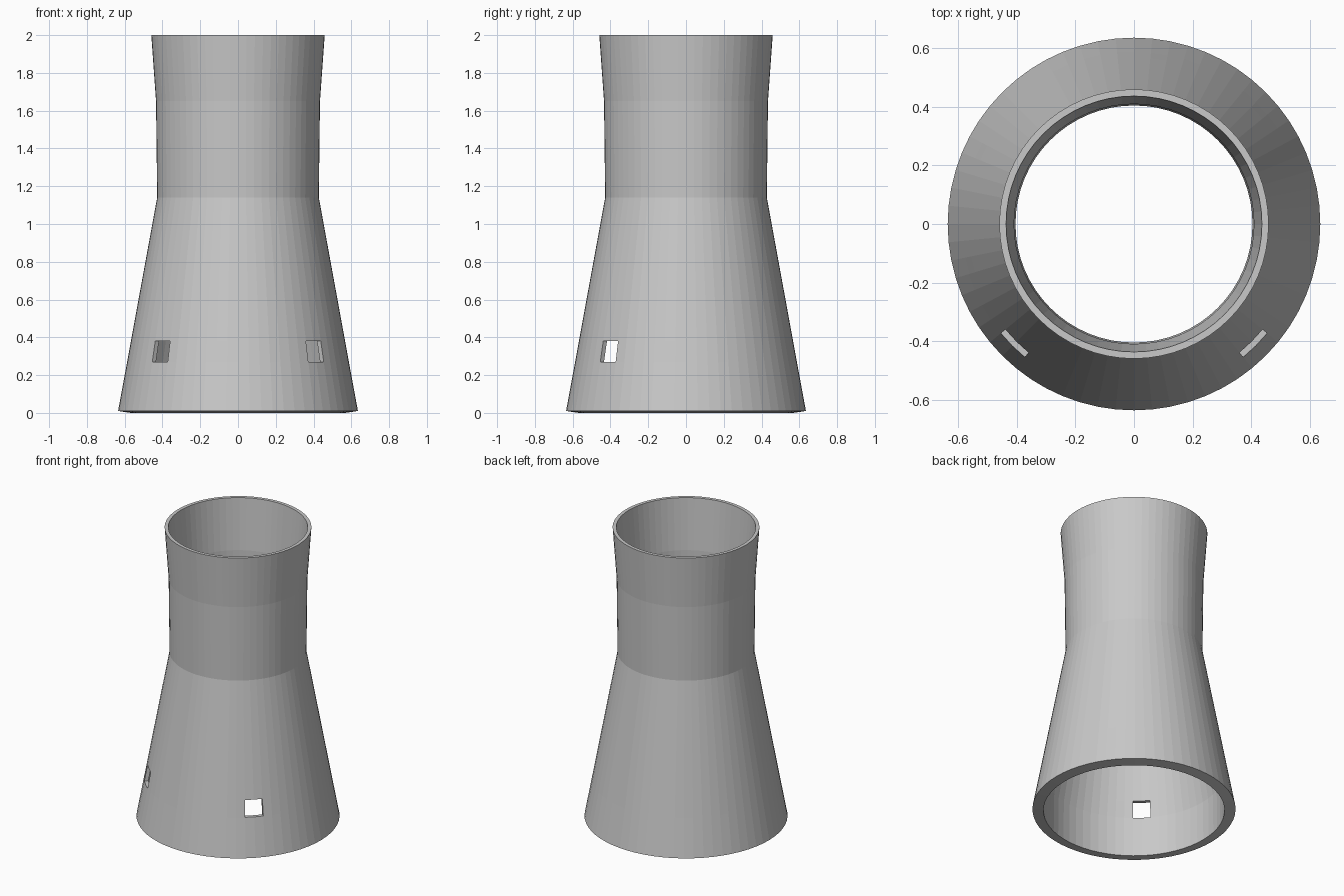
import bpy, bmesh, math

cube = bpy.data.objects.get("Cube")
if cube:
    bpy.data.objects.remove(cube, do_unlink=True)

SIDES = 64
# Wall profile (radius, height), bottom to top; rows match inside and outside
OUTER = [(0.635, 0.01), (0.587, 0.27), (0.567, 0.38), (0.428, 1.14), (0.434, 1.65), (0.459, 2.0)]
INNER = [(0.566, 0.0), (0.562, 0.27), (0.541, 0.38), (0.404, 1.14), (0.409, 1.65), (0.436, 2.0)]
WINDOW_ROW = 1
WINDOW_STARTS = (39, 55)   # each opening is two facets wide, on the front diagonals

# Concrete colour
concrete = bpy.data.materials.new("concrete_grey")
concrete.use_nodes = True
grey = (0.58, 0.58, 0.58, 1.0)
concrete.diffuse_color = grey
concrete.node_tree.nodes["Principled BSDF"].inputs["Base Color"].default_value = grey

bm = bmesh.new()


def make_ring(radius, z):
    angles = [math.tau * i / SIDES for i in range(SIDES)]
    return [bm.verts.new((radius * math.cos(a), radius * math.sin(a), z)) for a in angles]


def quad(ring_a, ring_b, i):
    j = (i + 1) % SIDES
    bm.faces.new((ring_a[i], ring_a[j], ring_b[j], ring_b[i]))


outer = [make_ring(*p) for p in OUTER]
inner = [make_ring(*p) for p in INNER]
openings = {s + k for s in WINDOW_STARTS for k in (0, 1)}

# Outer and inner walls, leaving the openings free
for rings in (outer, inner):
    for row in range(len(rings) - 1):
        for i in range(SIDES):
            if row != WINDOW_ROW or i not in openings:
                quad(rings[row], rings[row + 1], i)

# Bottom and top rims
for i in range(SIDES):
    quad(outer[0], inner[0], i)
    quad(outer[-1], inner[-1], i)

# Sills, heads and jambs of the openings
low, high = WINDOW_ROW, WINDOW_ROW + 1
for i in openings:
    quad(outer[low], inner[low], i)
    quad(outer[high], inner[high], i)
for s in WINDOW_STARTS:
    for i in (s, s + 2):
        bm.faces.new((outer[low][i], inner[low][i], inner[high][i], outer[high][i]))

bmesh.ops.recalc_face_normals(bm, faces=bm.faces)
mesh = bpy.data.meshes.new("cooling_tower_shell")
bm.to_mesh(mesh)
bm.free()
mesh.materials.append(concrete)
tower = bpy.data.objects.new("cooling_tower_shell", mesh)
bpy.context.collection.objects.link(tower)
